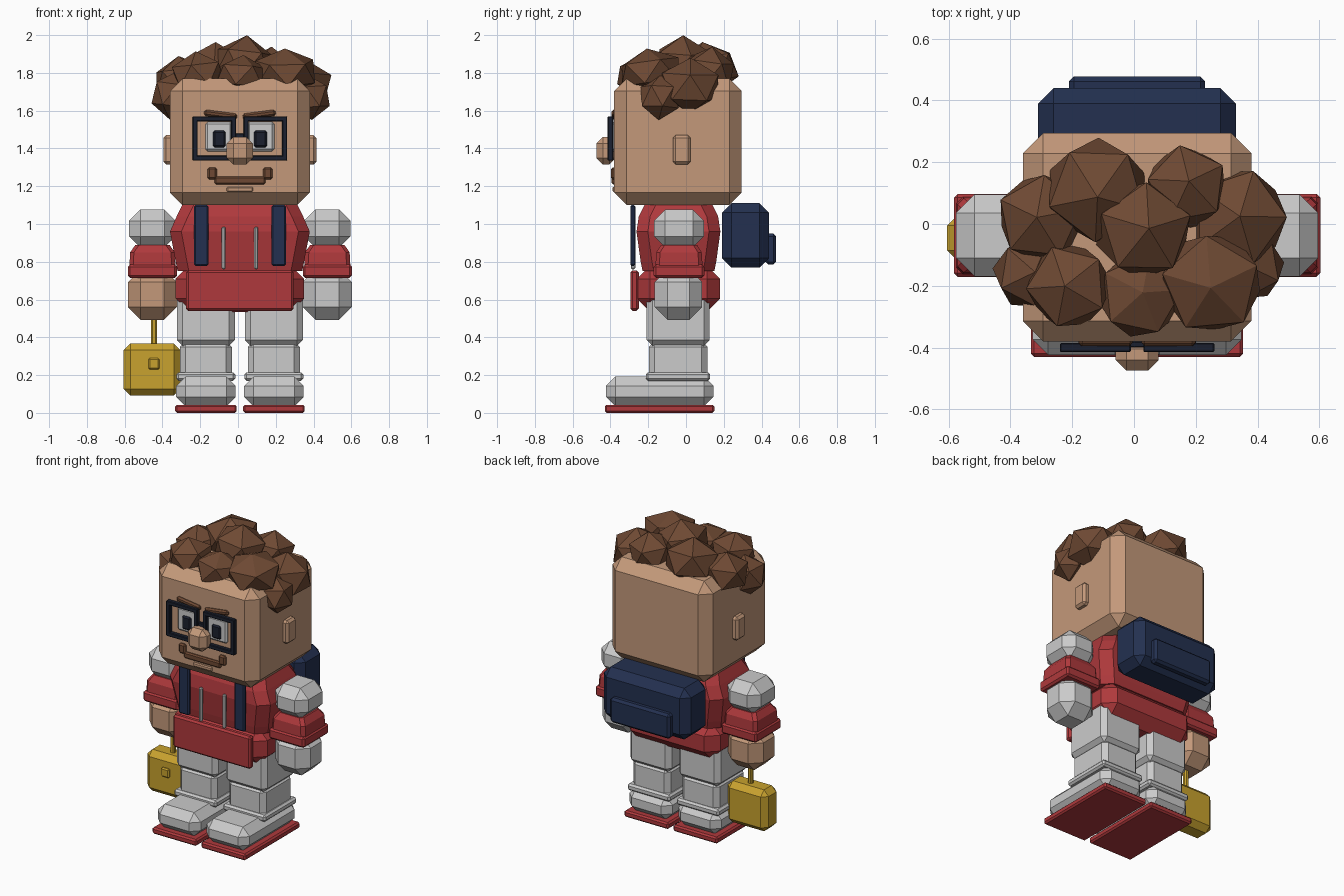
import bpy, bmesh, math
from mathutils import Matrix, Euler

if "Cube" in bpy.data.objects:
    bpy.data.objects.remove(bpy.data.objects["Cube"])

CX = 0.01  # mirror line of the figure


def material(name, rgb):
    lin = [(c / 255 / 12.92) if c < 11 else ((c / 255 + 0.055) / 1.055) ** 2.4 for c in rgb]
    m = bpy.data.materials.new(name)
    m.diffuse_color = (*lin, 1)
    m.use_nodes = True
    m.node_tree.nodes["Principled BSDF"].inputs["Base Color"].default_value = m.diffuse_color
    return m


SKIN = material("skin", (196, 153, 122))
RED = material("red cloth", (175, 57, 60))
GREY = material("pale grey", (203, 203, 203))
NAVY = material("navy", (35, 48, 80))
DARK = material("near black", (27, 32, 46))
YELLOW = material("yellow", (200, 162, 46))
HAIR = material("brown", (110, 73, 51))


def finish(name, bm, mat):
    bmesh.ops.recalc_face_normals(bm, faces=bm.faces)
    me = bpy.data.meshes.new(name)
    bm.to_mesh(me)
    bm.free()
    me.materials.append(mat)
    ob = bpy.data.objects.new(name, me)
    bpy.context.collection.objects.link(ob)
    return ob


def box(name, mat, x, y, z, bevel=0.01, tilt=0):
    """Chamfered box from (min, max) ranges, optionally tilted about y."""
    size = [r[1] - r[0] for r in (x, y, z)]
    mid = [(r[1] + r[0]) / 2 for r in (x, y, z)]
    bm = bmesh.new()
    bmesh.ops.create_cube(bm, size=1)
    bmesh.ops.scale(bm, vec=size, verts=bm.verts)
    if bevel:
        bmesh.ops.bevel(bm, geom=bm.edges[:], offset=min(bevel, min(size) * 0.45),
                        segments=1, affect='EDGES', profile=0.5)
    bmesh.ops.rotate(bm, matrix=Matrix.Rotation(tilt, 3, 'Y'), verts=bm.verts)
    bmesh.ops.translate(bm, vec=mid, verts=bm.verts)
    return finish(name, bm, mat)


def around(center, half):
    return (center - half, center + half)


def loft(name, mat, cx, cy, rings, cut):
    """Stack of corner-cut rectangles: rings of (z, half x, half y)."""
    bm = bmesh.new()
    loops = []
    for z, a, b in rings:
        pts = [(a, b - cut), (a - cut, b), (cut - a, b), (-a, b - cut),
               (-a, cut - b), (cut - a, -b), (a - cut, -b), (a, cut - b)]
        loops.append([bm.verts.new((cx + px, cy + py, z)) for px, py in pts])
    for lo, hi in zip(loops, loops[1:]):
        for i in range(8):
            bm.faces.new((lo[i], lo[(i + 1) % 8], hi[(i + 1) % 8], hi[i]))
    bm.faces.new(loops[0])
    bm.faces.new(loops[-1])
    return finish(name, bm, mat)


# Head
box("head", SKIN, (-0.36, 0.38), (-0.38, 0.295), (1.10, 1.77), 0.066)
box("nose", SKIN, (-0.06, 0.08), (-0.475, -0.37), (1.315, 1.46), 0.035)
box("lower_lip", SKIN, (-0.06, 0.08), (-0.39, -0.37), (1.17, 1.197), 0.006)
box("mouth", HAIR, (-0.125, 0.145), (-0.395, -0.37), (1.21, 1.252), 0.008)
box("glasses_bridge", DARK, (-0.015, 0.035), (-0.40, -0.38), (1.45, 1.48), 0.004)

for side, s in (("left", -1), ("right", 1)):
    def mx(a, b, s=s):
        return tuple(sorted((CX + s * a, CX + s * b)))

    # Face details
    box(side + "_ear", SKIN, mx(0.35, 0.405), (-0.07, 0.025), (1.315, 1.47), 0.015)
    box(side + "_eye", GREY, mx(0.04, 0.182), (-0.395, -0.37), (1.385, 1.54), 0.012)
    box(side + "_pupil", DARK, mx(0.075, 0.143), (-0.405, -0.38), (1.405, 1.495), 0.01)
    box(side + "_eyebrow", HAIR, mx(0.015, 0.19), (-0.395, -0.37), (1.562, 1.595), 0.01,
        tilt=-s * 0.13)
    box(side + "_mouth_corner", HAIR, mx(0.122, 0.172), (-0.397, -0.37), (1.235, 1.30), 0.01)
    for part, xr, zr in (("top", (0.02, 0.25), (1.543, 1.57)),
                         ("bottom", (0.02, 0.25), (1.335, 1.362)),
                         ("inner", (0.02, 0.046), (1.335, 1.57)),
                         ("outer", (0.224, 0.25), (1.335, 1.57))):
        box(f"{side}_glasses_{part}", DARK, mx(*xr), (-0.415, -0.385), zr, 0.004)

    # Arms
    ax, ay = CX + s * 0.463, -0.037
    box(side + "_shoulder", GREY, around(ax, 0.123), around(ay, 0.133), (0.875, 1.077), 0.06)
    loft(side + "_sleeve", RED, ax, ay,
         [(0.76, 0.123, 0.126), (0.85, 0.118, 0.12), (0.89, 0.09, 0.095)], 0.02)
    box(side + "_cuff", RED, around(ax, 0.13), around(ay, 0.134), (0.715, 0.785), 0.012)
    box(side + "_hand", SKIN if s < 0 else GREY,
        around(ax, 0.13), around(ay - 0.003, 0.126), (0.493, 0.76), 0.068)

    # Legs and shoes
    lx = CX + s * 0.18
    box(side + "_thigh", GREY, around(lx, 0.153), (-0.208, 0.125), (0.355, 0.66), 0.03)
    box(side + "_shin", GREY, around(lx, 0.137), (-0.196, 0.113), (0.15, 0.38), 0.03)
    box(side + "_ankle_band", GREY, around(lx, 0.156), (-0.213, 0.128), (0.17, 0.215), 0.012)
    box(side + "_shoe", GREY, around(lx, 0.158), (-0.424, 0.146), (0.035, 0.192), 0.05)
    box(side + "_sole", RED, around(lx, 0.163), (-0.43, 0.15), (0.0, 0.043), 0.01)

    # Straps and drawstrings
    box(side + "_strap", NAVY, mx(0.167, 0.243), (-0.295, -0.268), (0.778, 1.10), 0.008)
    box(side + "_drawstring", GREY, mx(0.075, 0.097), (-0.292, -0.268), (0.76, 0.985), 0.007)

# Body
loft("jacket", RED, CX, -0.04,
     [(0.75, 0.33, 0.19), (0.80, 0.34, 0.20), (0.96, 0.37, 0.222), (1.04, 0.335, 0.21),
      (1.11, 0.30, 0.175)], 0.06)
box("jacket_hem", RED, (-0.33, 0.35), (-0.26, 0.18), (0.535, 0.78), 0.07)
box("front_pocket", RED, (-0.275, 0.295), (-0.295, -0.25), (0.54, 0.755), 0.012)

# Backpack
box("backpack", NAVY, (-0.31, 0.33), (0.19, 0.44), (0.77, 1.11), 0.05)
box("backpack_pocket", NAVY, (-0.21, 0.23), (0.42, 0.477), (0.785, 0.95), 0.015)

# Lunch box hanging from one hand
box("lunch_box", YELLOW, (-0.605, -0.305), (-0.12, 0.03), (0.092, 0.367), 0.035)
box("lunch_box_handle", YELLOW, (-0.46, -0.43), (-0.06, -0.03), (0.35, 0.54), 0.007)
box("lunch_box_latch", YELLOW, (-0.475, -0.415), (-0.135, -0.11), (0.23, 0.29), 0.008)

# Hair tufts: centre, horizontal radius, vertical radius, spin
TUFTS = [
    ((0.03, -0.02, 1.84), 0.17, 0.16, 0.3),
    ((-0.12, 0.11, 1.82), 0.18, 0.145, 0.9),
    ((0.17, 0.12, 1.80), 0.145, 0.14, 0.5),
    ((-0.30, 0.02, 1.76), 0.155, 0.13, 0.2),
    ((-0.34, -0.16, 1.68), 0.125, 0.13, 1.1),
    ((-0.21, -0.20, 1.79), 0.15, 0.125, 0.7),
    ((0.02, -0.23, 1.78), 0.15, 0.115, 0.1),
    ((0.25, -0.19, 1.805), 0.18, 0.125, 0.4),
    ((0.335, 0.02, 1.73), 0.175, 0.15, 0.0),
    ((0.38, -0.14, 1.67), 0.115, 0.12, 0.8),
]
for i, (pos, r, h, spin) in enumerate(TUFTS):
    bm = bmesh.new()
    bmesh.ops.create_icosphere(bm, subdivisions=1, radius=1)
    turn = Euler((0.12 * math.sin(i * 2), 0.12 * math.cos(i * 3), spin)).to_matrix().to_4x4()
    bmesh.ops.transform(bm, verts=bm.verts,
                        matrix=Matrix.Translation(pos) @ turn @ Matrix.Diagonal((r, r, h, 1)))
    finish(f"hair_tuft_{i + 1}", bm, HAIR)
